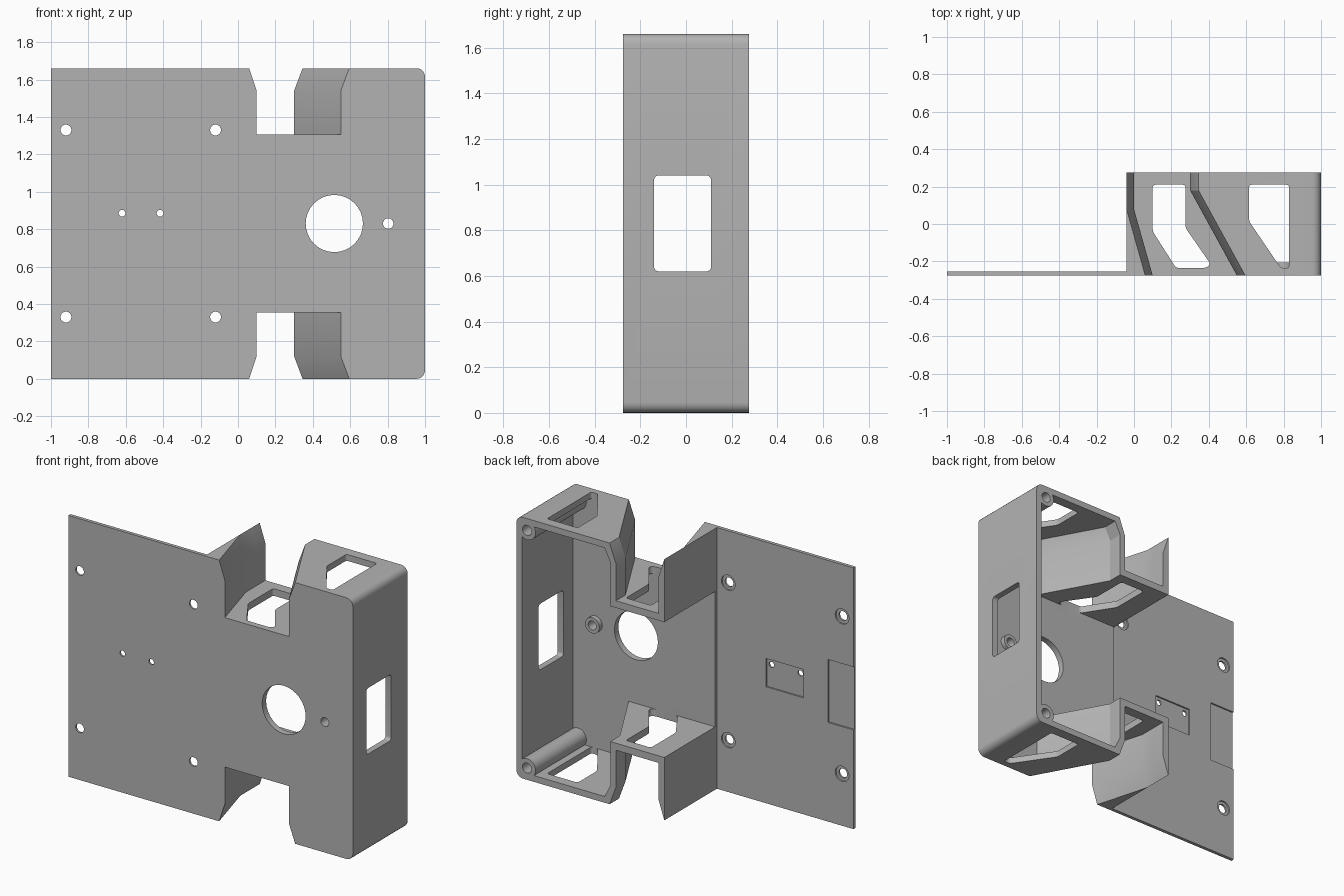
import bpy, bmesh, math

cube = bpy.data.objects.get("Cube")
if cube:
    bpy.data.objects.remove(cube)

H, FRONT, BACK, SPLIT = 1.66, -0.275, 0.275, -0.04
WALL, FLARE = 0.04, 0.04

grey = bpy.data.materials.new("plain grey")
grey.use_nodes = True
grey.diffuse_color = (0.45, 0.45, 0.45, 1)
grey.node_tree.nodes["Principled BSDF"].inputs["Base Color"].default_value = (0.45, 0.45, 0.45, 1)


def loft(name, rings, radius=0, pick=None):
    """Closed solid through equal rings of 3D points; lengthwise edges may be rounded."""
    bm = bmesh.new()
    rows = [[bm.verts.new(p) for p in ring] for ring in rings]
    n = len(rows[0])
    bm.faces.new(rows[0])
    bm.faces.new(rows[-1][::-1])
    for a, b in zip(rows, rows[1:]):
        for i in range(n):
            j = (i + 1) % n
            bm.faces.new((a[j], a[i], b[i], b[j]))
    if radius:
        edges = [bm.edges.get((rows[0][i], rows[-1][i])) for i in range(n)
                 if pick is None or pick(rows[0][i].co)]
        bmesh.ops.bevel(bm, geom=edges, offset=radius, segments=5, profile=0.5, affect='EDGES')
    bmesh.ops.recalc_face_normals(bm, faces=bm.faces)
    mesh = bpy.data.meshes.new(name)
    bm.to_mesh(mesh)
    bm.free()
    mesh.materials.append(grey)
    obj = bpy.data.objects.new(name, mesh)
    bpy.context.collection.objects.link(obj)
    return obj


def prism(name, axis, pts, lo, hi, radius=0, pick=None):
    place = {'x': lambda a, b, t: (t, a, b),
             'y': lambda a, b, t: (a, t, b),
             'z': lambda a, b, t: (a, b, t)}[axis]
    return loft(name, [[place(a, b, t) for a, b in pts] for t in (lo, hi)], radius, pick)


def rect(a0, b0, a1, b1):
    return [(a0, b0), (a1, b0), (a1, b1), (a0, b1)]


def rod(name, x, z, r, lo, hi, sides=32):
    turn = [2 * math.pi * i / sides for i in range(sides)]
    return prism(name, 'y', [(x + r * math.cos(t), z + r * math.sin(t)) for t in turn], lo, hi)


def combine(target, tool, op='DIFFERENCE'):
    tool.hide_render = True
    mod = target.modifiers.new("shape", 'BOOLEAN')
    mod.operation, mod.object, mod.solver = op, tool, 'EXACT'
    bpy.ops.object.select_all(action='DESELECT')
    bpy.context.view_layer.objects.active = target
    target.select_set(True)
    bpy.ops.object.modifier_apply(modifier=mod.name)
    bpy.data.objects.remove(tool)


def left_side(y):
    return 0.10 * min(1, max(0, (0.08 - y) / (0.08 - FRONT)))


def right_side(y):
    return 0.30 + 0.25 * max(0, (0.18 - y) / (0.18 - FRONT))


# Housing block with rounded outer corners
housing = prism("housing", 'y', rect(SPLIT, 0, 1, H), FRONT, BACK, 0.045, lambda c: c.x > 0.5)

# Open back cavity, following the slanted inner walls
rings = []
for y in (FRONT + WALL, 0.18, 0.4):
    s = right_side(y) + WALL
    half = [(-0.2, 1.26), (s, 1.26), (s, 1.54), (s + FLARE, H - WALL), (1 - WALL, H - WALL)]
    pts = half + [(x, H - z) for x, z in reversed(half)]
    rings.append([(x, y, z) for x, z in pts])
combine(housing, loft("cavity", rings))

# Corner screw posts
for z in (0.075, H - 0.075):
    combine(housing, rod("post", 0.925, z, 0.06, FRONT + 0.02, BACK), 'UNION')
    combine(housing, rod("post_hole", 0.925, z, 0.032, 0.05, 0.4))

# Flared notches and openings, the same at top and bottom
shelf_hole = [(0.10, 0.21), (0.275, 0.21), (0.275, -0.02), (0.41, -0.215),
              (0.385, -0.235), (0.225, -0.235), (0.10, -0.04)]
end_hole = [(0.615, 0.21), (0.83, 0.21), (0.83, -0.235), (0.785, -0.235), (0.615, 0.015)]
for flip in (False, True):
    def up(z):
        return H - z if flip else z
    rings = []
    for y in (FRONT - 0.05, 0.08, 0.18, 0.4):
        a, b = left_side(y), right_side(y)
        if y < FRONT:
            a, b = 0.10 + 0.014, 0.55 + 0.027
        pts = [(a - FLARE, 1.8), (a - FLARE, H), (a, 1.54), (a, 1.305),
               (b, 1.305), (b, 1.54), (b + FLARE + 0.005, H), (b + FLARE + 0.005, 1.8)]
        rings.append([(x, y, up(z)) for x, z in pts])
    combine(housing, loft("notch", rings))
    combine(housing, prism("shelf_hole", 'z', shelf_hole, up(1.2), up(1.4), 0.015))
    combine(housing, prism("end_hole", 'z', end_hole, up(1.55), up(1.8), 0.015))

# Side window, large round opening and small bossed hole
combine(housing, prism("side_window", 'x', rect(-0.14, 0.62, 0.11, 1.04), 0.9, 1.1, 0.02))
combine(housing, rod("boss", 0.803, 0.83, 0.05, FRONT + 0.02, FRONT + 0.07), 'UNION')
combine(housing, rod("boss_hole", 0.803, 0.83, 0.028, -0.4, 0))
combine(housing, rod("round_opening", 0.515, 0.83, 0.153, -0.4, 0))

# Thin mounting plate with shallow recesses behind
plate = prism("mounting_plate", 'y', rect(-1, 0, SPLIT, H), FRONT, FRONT + 0.022)
floor = FRONT + 0.012
combine(plate, prism("label_recess", 'y', rect(-0.65, 0.74, -0.385, 0.92), floor, 0))
combine(plate, prism("edge_recess", 'y', rect(-1.1, 0.63, -0.82, 1.03), floor, 0))
for x in (-0.92, -0.12):
    for z in (0.33, 1.33):
        combine(plate, rod("screw_recess", x, z, 0.048, floor, 0))
        combine(plate, rod("screw_hole", x, z, 0.029, -0.4, 0))
for x in (-0.62, -0.417):
    combine(plate, rod("pin_hole", x, 0.885, 0.018, -0.4, 0))

# Smooth round parts, keep crisp edges
bpy.ops.object.select_all(action='DESELECT')
for obj in (housing, plate):
    obj.select_set(True)
bpy.context.view_layer.objects.active = housing
bpy.ops.object.shade_smooth_by_angle(angle=math.radians(25))
